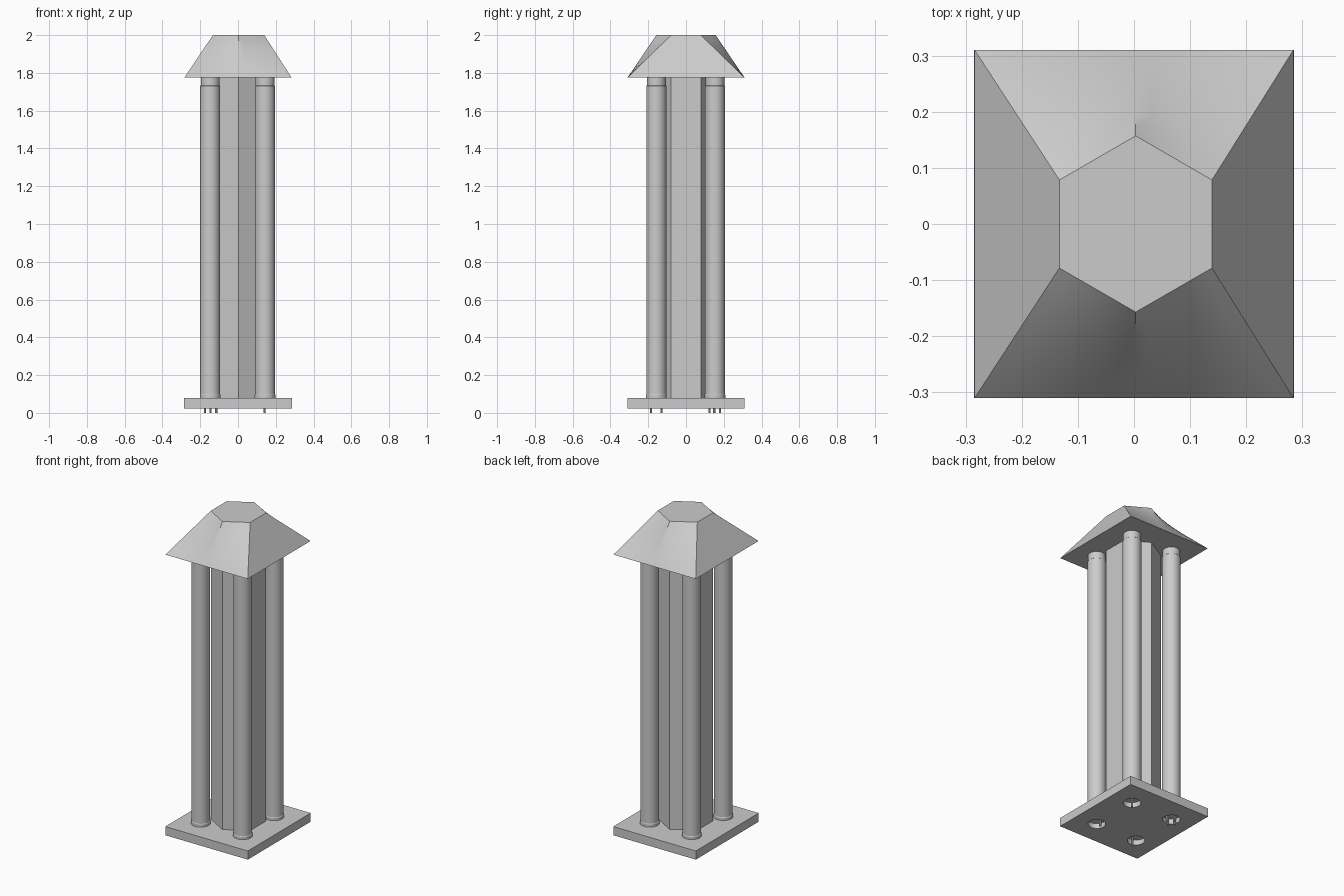
import bpy, bmesh, math
from mathutils import Vector

if "Cube" in bpy.data.objects:
    bpy.data.objects.remove(bpy.data.objects["Cube"])

grey = bpy.data.materials.new("plain grey")
grey.diffuse_color = (0.6, 0.6, 0.6, 1)
grey.use_nodes = True
grey.node_tree.nodes["Principled BSDF"].inputs["Base Color"].default_value = grey.diffuse_color


def finish(name, bm, smooth=False):
    """Turn a bmesh into a named grey object."""
    bmesh.ops.remove_doubles(bm, verts=bm.verts, dist=1e-5)
    bmesh.ops.recalc_face_normals(bm, faces=bm.faces)
    mesh = bpy.data.meshes.new(name)
    bm.to_mesh(mesh)
    bm.free()
    mesh.materials.append(grey)
    ob = bpy.data.objects.new(name, mesh)
    bpy.context.collection.objects.link(ob)
    if smooth:
        bpy.ops.object.select_all(action='DESELECT')
        ob.select_set(True)
        bpy.context.view_layer.objects.active = ob
        bpy.ops.object.shade_smooth_by_angle(angle=math.radians(30))
    return ob


def lathe(name, profile, x, y, sides=32):
    """Closed round solid from (radius, z) steps."""
    bm = bmesh.new()
    rings = []
    for r, z in profile:
        rings.append([bm.verts.new((x + r * math.cos(math.tau * i / sides),
                                    y + r * math.sin(math.tau * i / sides), z))
                      for i in range(sides)])
    for a, b in zip(rings, rings[1:]):
        for i in range(sides):
            j = (i + 1) % sides
            bm.faces.new((a[i], a[j], b[j], b[i]))
    bm.faces.new(rings[0])
    bm.faces.new(rings[-1])
    return finish(name, bm, True)


# Base slab
bm = bmesh.new()
bmesh.ops.create_cube(bm, size=1)
for v in bm.verts:
    v.co = (v.co.x * 0.57, v.co.y * 0.62, 0.051 + v.co.z * 0.054)
base = finish("base_slab", bm)

# Four round columns with end collars, and a shallow socket below each
for sx, side in ((-1, "left"), (1, "right")):
    for sy, end in ((-1, "front"), (1, "back")):
        x, y = sx * 0.145 - 0.002, sy * 0.155 - 0.002
        lathe(f"{end}_{side}_column",
              [(0.055, 0.077), (0.055, 0.095), (0.053, 0.098),
               (0.053, 1.73), (0.050, 1.733), (0.050, 1.776)], x, y)
        cutter = lathe(f"{end}_{side}_socket_cutter",
                       [(0.05, 0.0), (0.05, 0.055)], x, y)
        cutter.hide_render = True
        cutter.hide_set(True)
        cut = base.modifiers.new("socket", 'BOOLEAN')
        cut.operation = 'DIFFERENCE'
        cut.solver = 'EXACT'
        cut.object = cutter

# Small pins reaching down out of the sockets
for i, (x, y) in enumerate([(-0.175, 0.15), (-0.115, 0.15), (-0.145, 0.18),
                            (-0.145, 0.125), (-0.145, -0.185),
                            (0.14, -0.13), (0.14, 0.15)]):
    lathe(f"pin_{i + 1}", [(0.006, 0.0), (0.006, 0.056)], x, y, 8)

# Hexagonal core, corners pointing front and back
hexagon = [(0.003 + 0.157 * math.sin(math.tau * i / 6),
            -0.157 * math.cos(math.tau * i / 6)) for i in range(6)]
bm = bmesh.new()
low = [bm.verts.new((x, y, 0.076)) for x, y in hexagon]
high = [bm.verts.new((x, y, 1.776)) for x, y in hexagon]
bm.faces.new(low)
bm.faces.new(high)
for i in range(6):
    j = (i + 1) % 6
    bm.faces.new((low[i], low[j], high[j], high[i]))
finish("hexagonal_core", bm)

# Roof: ruled surface from a rectangular eave to the hexagonal top
X, Y, STEPS = 0.284, 0.31, 8
eave = [(0.003, -Y), (X, -Y), (X, Y), (0.003, Y), (-X, Y), (-X, -Y)]
bm = bmesh.new()


def point(i, u, v):
    j = (i + 1) % 6
    a = Vector((*eave[i], 1.775)).lerp(Vector((*eave[j], 1.775)), u)
    b = Vector((*hexagon[i], 2.0)).lerp(Vector((*hexagon[j], 2.0)), u)
    return a.lerp(b, v)


for i in range(6):
    n = 1 if i in (1, 4) else STEPS      # the two side slopes are flat
    for p in range(n):
        for q in range(n):
            corners = [(p, q), (p + 1, q), (p + 1, q + 1), (p, q + 1)]
            bm.faces.new([bm.verts.new(point(i, a / n, b / n)) for a, b in corners])
for ring, z in ((eave, 1.775), (hexagon, 2.0)):
    bm.faces.new([bm.verts.new((x, y, z)) for x, y in ring])
finish("roof_cap", bm, True)
